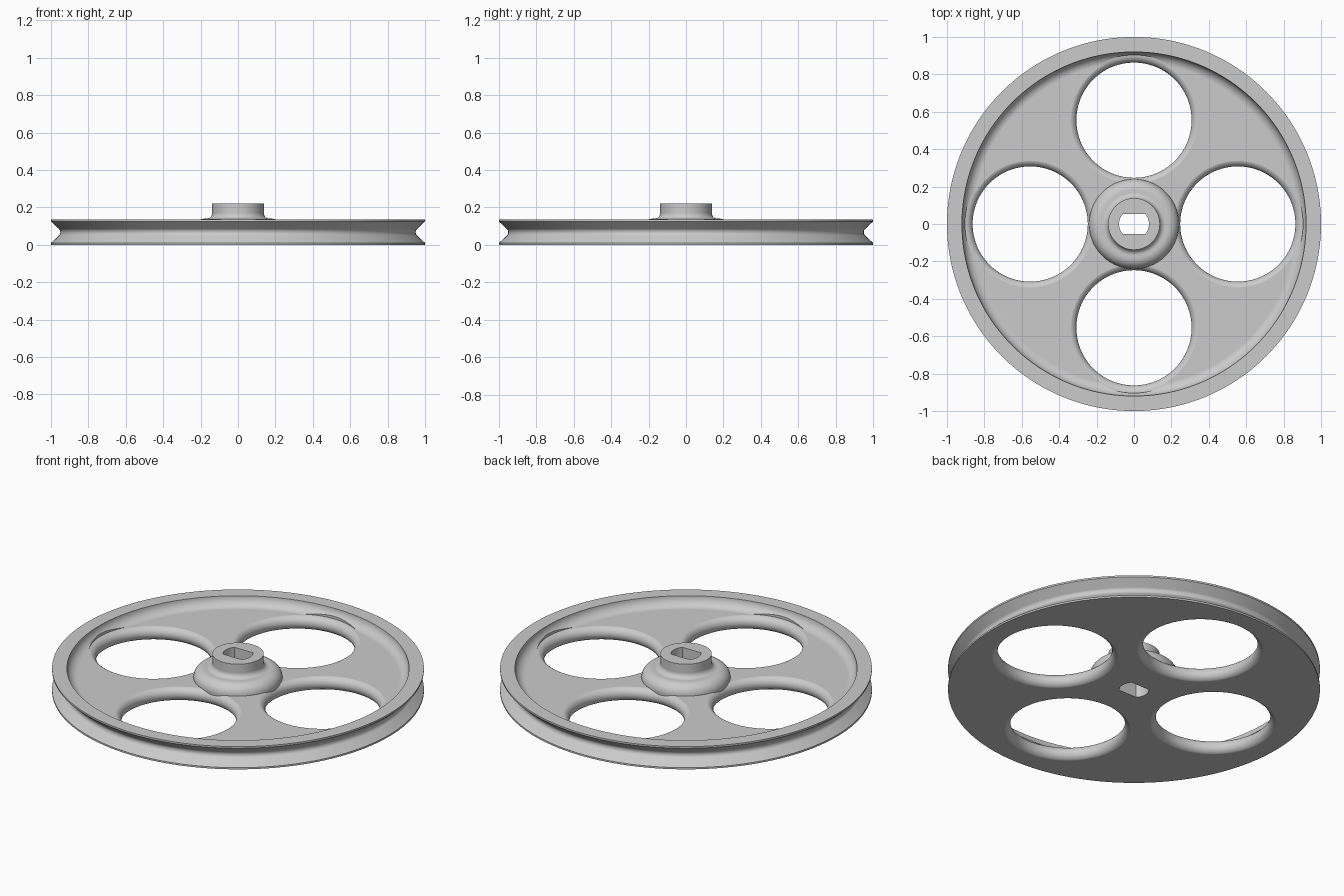
import bpy, bmesh
from math import sin, cos, pi, radians, asin

cube = bpy.data.objects.get("Cube")
if cube:
    bpy.data.objects.remove(cube, do_unlink=True)

mat = bpy.data.materials.new("light_grey")
mat.use_nodes = True
grey = (0.6, 0.6, 0.6, 1)
mat.diffuse_color = grey
mat.node_tree.nodes["Principled BSDF"].inputs["Base Color"].default_value = grey


def arc(r, z, radius, start, end, steps=10):
    """Points of a circular arc in the radius/height plane, angles in degrees."""
    angles = [radians(start + (end - start) * i / steps) for i in range(steps + 1)]
    return [(r + radius * cos(a), z + radius * sin(a)) for a in angles]


def solid(name, rings, location=(0, 0, 0)):
    """Skin a stack of equal rings and cap both ends."""
    bm = bmesh.new()
    loops = [[bm.verts.new(p) for p in ring] for ring in rings]
    n = len(loops[0])
    for low, high in zip(loops, loops[1:]):
        for i in range(n):
            j = (i + 1) % n
            bm.faces.new((low[i], low[j], high[j], high[i]))
    bm.faces.new(loops[0][::-1])
    bm.faces.new(loops[-1])
    bmesh.ops.recalc_face_normals(bm, faces=bm.faces)
    mesh = bpy.data.meshes.new(name)
    bm.to_mesh(mesh)
    bm.free()
    mesh.materials.append(mat)
    obj = bpy.data.objects.new(name, mesh)
    obj.location = location
    bpy.context.collection.objects.link(obj)
    return obj


def lathe(name, profile, sides, location=(0, 0, 0)):
    turns = [2 * pi * i / sides for i in range(sides)]
    return solid(name, [[(r * cos(a), r * sin(a), z) for a in turns]
                        for r, z in profile], location)


def combine(target, other, operation):
    """Apply a boolean and remove the helper."""
    mod = target.modifiers.new("boolean", 'BOOLEAN')
    mod.operation, mod.object, mod.solver = operation, other, 'EXACT'
    bpy.context.view_layer.objects.active = target
    bpy.ops.object.modifier_apply(modifier=mod.name)
    bpy.data.objects.remove(other, do_unlink=True)


# Wheel: grooved rim, hollowed top with a filleted wall, flat web
web = 0.08
groove = [(1, 0), (1, 0.01)] + arc(0.975, 0.0675, 0.025, 225, 135, 8) + [(1, 0.125), (1, 0.135)]
wheel = lathe("pulley_wheel", groove + arc(0.865, 0.135, 0.055, 0, -90), 160)

# Four round openings with fully rounded edges
opening = [(0.349, -0.05)] + arc(0.349, web / 2, 0.041, 270, 90, 16) + [(0.349, 0.3)]
for i in range(4):
    a = i * pi / 2
    cutter = lathe("opening_cutter", opening, 96, (0.555 * cos(a), 0.555 * sin(a), 0))
    combine(wheel, cutter, 'DIFFERENCE')

# Hub: domed foot, fillet and upright collar
hub = lathe("hub", [(0.236, 0.04), (0.24, web)] + arc(0.18, web, 0.06, 0, 90)
            + arc(0.168, 0.17, 0.03, 270, 180, 8) + [(0.138, 0.222)], 96)
combine(wheel, hub, 'UNION')

# Shaft hole: a circle with two flats
radius, flat = 0.08, 0.053
half = asin(flat / radius)
ends = [side + half * (i / 5 - 1) for side in (0, pi) for i in range(11)]
outline = [(radius * cos(a), radius * sin(a)) for a in ends]
slot = solid("shaft_cutter", [[(x, y, z) for x, y in outline] for z in (-0.1, 0.4)])
combine(wheel, slot, 'DIFFERENCE')

# Smooth rounds, crisp edges, even flats
bpy.ops.object.select_all(action='DESELECT')
wheel.select_set(True)
bpy.context.view_layer.objects.active = wheel
bpy.ops.object.shade_smooth_by_angle(angle=radians(35))
normals = wheel.modifiers.new("even_flats", 'WEIGHTED_NORMAL')
normals.keep_sharp = True
